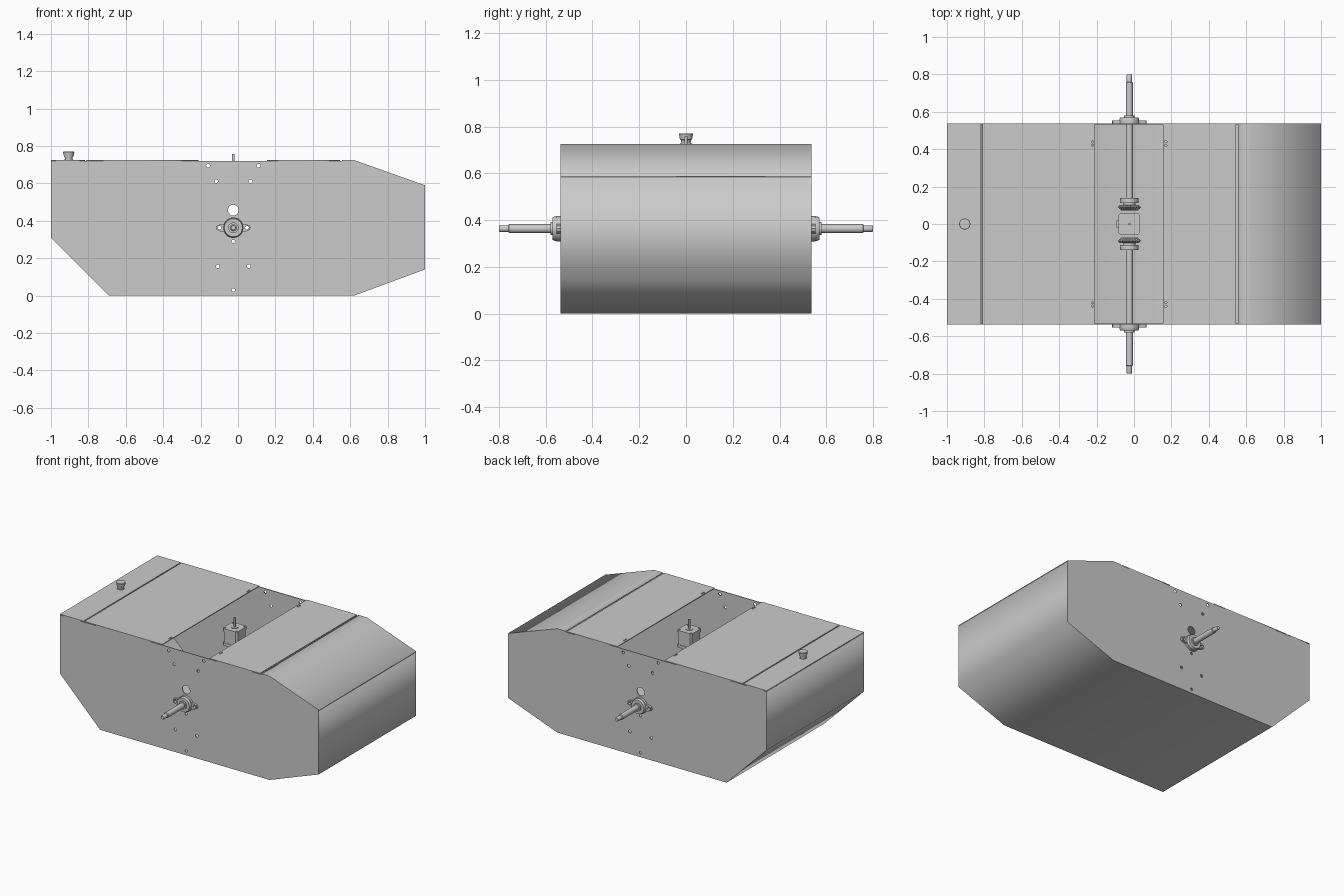
import bpy, bmesh, math
from mathutils import Matrix, Vector

if "Cube" in bpy.data.objects:
    bpy.data.objects.remove(bpy.data.objects["Cube"])

GREY = (0.6, 0.6, 0.6, 1)
grey = bpy.data.materials.new("plain grey")
grey.use_nodes = True
grey.diffuse_color = GREY
grey.node_tree.nodes["Principled BSDF"].inputs["Base Color"].default_value = GREY

AXLE_X, AXLE_Z = -0.025, 0.363
HALF = 0.537          # half width of the body
SKIN = 0.006          # sheet thickness
TOP = 0.725
FACING = Matrix.Rotation(math.pi / 2, 4, 'X')   # profile plane xy -> xz


def add_mesh(name, mesh, smooth=False):
    mesh.materials.clear()
    mesh.materials.append(grey)
    if smooth:
        mesh.shade_smooth()
        mesh.set_sharp_from_angle(angle=math.radians(35))
    obj = bpy.data.objects.new(name, mesh)
    bpy.context.collection.objects.link(obj)
    return obj


def circle(x, y, r, n=24):
    return [(x + r * math.cos(math.tau * i / n), y + r * math.sin(math.tau * i / n))
            for i in range(n)]


def sheet(name, outlines, thickness, matrix, smooth=False):
    """Filled outline with holes, extruded about its own plane."""
    curve = bpy.data.curves.new(name, 'CURVE')
    curve.dimensions = '2D'
    curve.fill_mode = 'BOTH'
    curve.extrude = thickness / 2
    for pts in outlines:
        spline = curve.splines.new('POLY')
        spline.points.add(len(pts) - 1)
        for p, (x, y) in zip(spline.points, pts):
            p.co = (x, y, 0, 1)
        spline.use_cyclic_u = True
    temp = bpy.data.objects.new(name + "_outline", curve)
    bpy.context.collection.objects.link(temp)
    deps = bpy.context.evaluated_depsgraph_get()
    mesh = bpy.data.meshes.new_from_object(temp.evaluated_get(deps))
    bpy.data.objects.remove(temp)
    mesh.transform(matrix)
    return add_mesh(name, mesh, smooth)


def lathe(name, profile, origin, direction, n=32, tooth=0.0):
    """Spin (radius, distance) pairs about an axis; tooth notches every other step."""
    bm = bmesh.new()
    rings = []
    for r, t in profile:
        ring = []
        for i in range(n):
            a = math.tau * i / n
            k = r - (tooth if (i // 2) % 2 else 0)
            ring.append(bm.verts.new((k * math.cos(a), k * math.sin(a), t)))
        rings.append(ring)
    for a, b in zip(rings, rings[1:]):
        for i in range(n):
            j = (i + 1) % n
            bm.faces.new((a[i], a[j], b[j], b[i]))
    bm.faces.new(rings[0][::-1])
    bm.faces.new(rings[-1])
    bmesh.ops.recalc_face_normals(bm, faces=bm.faces)
    turn = Vector((0, 0, 1)).rotation_difference(Vector(direction)).to_matrix().to_4x4()
    bm.transform(Matrix.Translation(origin) @ turn)
    mesh = bpy.data.meshes.new(name)
    bm.to_mesh(mesh)
    bm.free()
    return add_mesh(name, mesh, smooth=not tooth)


def box(name, lo, hi, bevel=0.0):
    lo, hi = Vector(lo), Vector(hi)
    bm = bmesh.new()
    size = Matrix.Diagonal((*(hi - lo), 1))
    bmesh.ops.create_cube(bm, size=1, matrix=Matrix.Translation((lo + hi) / 2) @ size)
    if bevel:
        upright = [e for e in bm.edges
                   if abs(e.verts[0].co.z - e.verts[1].co.z) > 1e-4]
        bmesh.ops.bevel(bm, geom=upright, offset=bevel, segments=1, affect='EDGES')
    mesh = bpy.data.meshes.new(name)
    bm.to_mesh(mesh)
    bm.free()
    return add_mesh(name, mesh)


# Hollow body: one folded sheet for ends and bottom
LID = TOP - SKIN
hull = [(-1, LID), (-1, 0.31), (-0.69, 0), (0.62, 0), (1, 0.14), (1, 0.59 - SKIN)]
inside = [(-1 + SKIN, LID), (-1 + SKIN, 0.313), (-0.687, SKIN), (0.619, SKIN),
          (1 - SKIN, 0.144), (1 - SKIN, 0.59 - SKIN)]
sheet("body_wrap", [hull + inside[::-1]], 2 * (HALF - SKIN), FACING)

# Side plates with their drilled holes
holes = [circle(AXLE_X, 0.457, 0.029), circle(AXLE_X, 0.29, 0.009),
         circle(AXLE_X, 0.03, 0.009)]
for spread, z in ((0.135, 0.695), (0.092, 0.612), (0.083, 0.157)):
    for s in (-1, 1):
        holes.append(circle(AXLE_X + s * spread, z, 0.01, 16))
ears = [circle(AXLE_X + s * 0.073, AXLE_Z, 0.01, 16) for s in (-1, 1)]
for label, s in (("front", -1), ("back", 1)):
    place = Matrix.Translation((0, s * (HALF - SKIN / 2), 0)) @ FACING
    sheet(label + "_side_plate", [hull + [(0.62, LID)]] + holes + ears, SKIN, place)


# Top panels, separated by seams and the central opening
def panel(name, x0, x1, hole_x=None):
    outline = [(x0, -HALF), (x1, -HALF), (x1, HALF), (x0, HALF)]
    drilled = []
    if hole_x is not None:
        drilled = [circle(hole_x, y, 0.006, 12) for y in (-0.44, -0.42, 0.42, 0.44)]
    sheet(name, [outline] + drilled, SKIN, Matrix.Translation((0, 0, TOP - SKIN / 2)))


panel("end_top_panel", -1, -0.819)
panel("left_of_opening_panel", -0.811, -0.21, -0.222)
panel("right_of_opening_panel", 0.155, 0.545, 0.17)
fold = [(0.556, TOP), (0.62, TOP), (1, 0.59)]
sheet("sloped_top_panel", [fold + [(x, z - SKIN) for x, z in fold[::-1]]],
      2 * HALF, FACING)

# Filler cap on the top
lathe("filler_cap", [(0.019, 0), (0.022, 0.018), (0.026, 0.02), (0.03, 0.042),
                     (0.028, 0.046)], (-0.905, 0, TOP), (0, 0, 1))
lathe("filler_cap_rim", [(0.024, 0), (0.024, 0.004)], (-0.905, 0, TOP), (0, 0, 1))

# Axles, bearings and bevel gears, mirrored front to back
diamond = []
for i in range(48):
    a = math.tau * i / 48
    c, d = math.cos(a), math.sin(a)
    # convex shape: large central disc blended to two small end discs
    reach = max(0.055, 0.073 * abs(c) + math.sqrt(max(0, 0.019 ** 2 - (0.073 * d) ** 2))
                if abs(0.073 * d) < 0.019 else 0)
    diamond.append((AXLE_X + reach * c, AXLE_Z + reach * d))
for label, s in (("front", -1), ("back", 1)):
    centre, out = (AXLE_X, 0, AXLE_Z), (0, s, 0)
    lathe(label + "_axle", [(0.019, 0.075), (0.019, 0.757), (0.014, 0.76),
                            (0.014, 0.797), (0.012, 0.8)], centre, out)
    place = Matrix.Translation((0, s * (HALF + 0.008), 0)) @ FACING
    sheet(label + "_bearing_flange", [diamond] + ears, 0.016, place, True)
    lathe(label + "_bearing_housing", [(0.052, HALF), (0.052, 0.562), (0.048, 0.57)],
          centre, out)
    lathe(label + "_bearing_collar", [(0.028, 0.56), (0.028, 0.58)], centre, out)
    lathe(label + "_gear_teeth", [(0.044, 0.072), (0.062, 0.09), (0.052, 0.101)],
          centre, out, n=80, tooth=0.006)
    lathe(label + "_gear_hub", [(0.034, 0.098), (0.034, 0.112), (0.05, 0.112),
                                (0.05, 0.138)], centre, out)

# Motor hanging in the opening
W = 0.057
for name, z0, z1, w in (("motor_base", 0.57, 0.59, W), ("motor_body", 0.59, 0.67, W - 0.003),
                        ("motor_cap", 0.67, 0.69, W)):
    box(name, (AXLE_X - w, -w, z0), (AXLE_X + w, w, z1), 0.01)
box("motor_plug", (AXLE_X - W - 0.012, -0.018, 0.572), (AXLE_X - W + 0.002, 0.018, 0.588))
lathe("motor_boss", [(0.024, 0.69), (0.024, 0.694)], (AXLE_X, 0, 0), (0, 0, 1))
lathe("motor_shaft", [(0.007, 0.69), (0.007, 0.758)], (AXLE_X, 0, 0), (0, 0, 1), n=16)
for sx in (-1, 1):
    for sy in (-1, 1):
        lathe("motor_screw", [(0.007, 0.689), (0.007, 0.694)],
              (AXLE_X + sx * 0.044, sy * 0.044, 0), (0, 0, 1), n=12)
